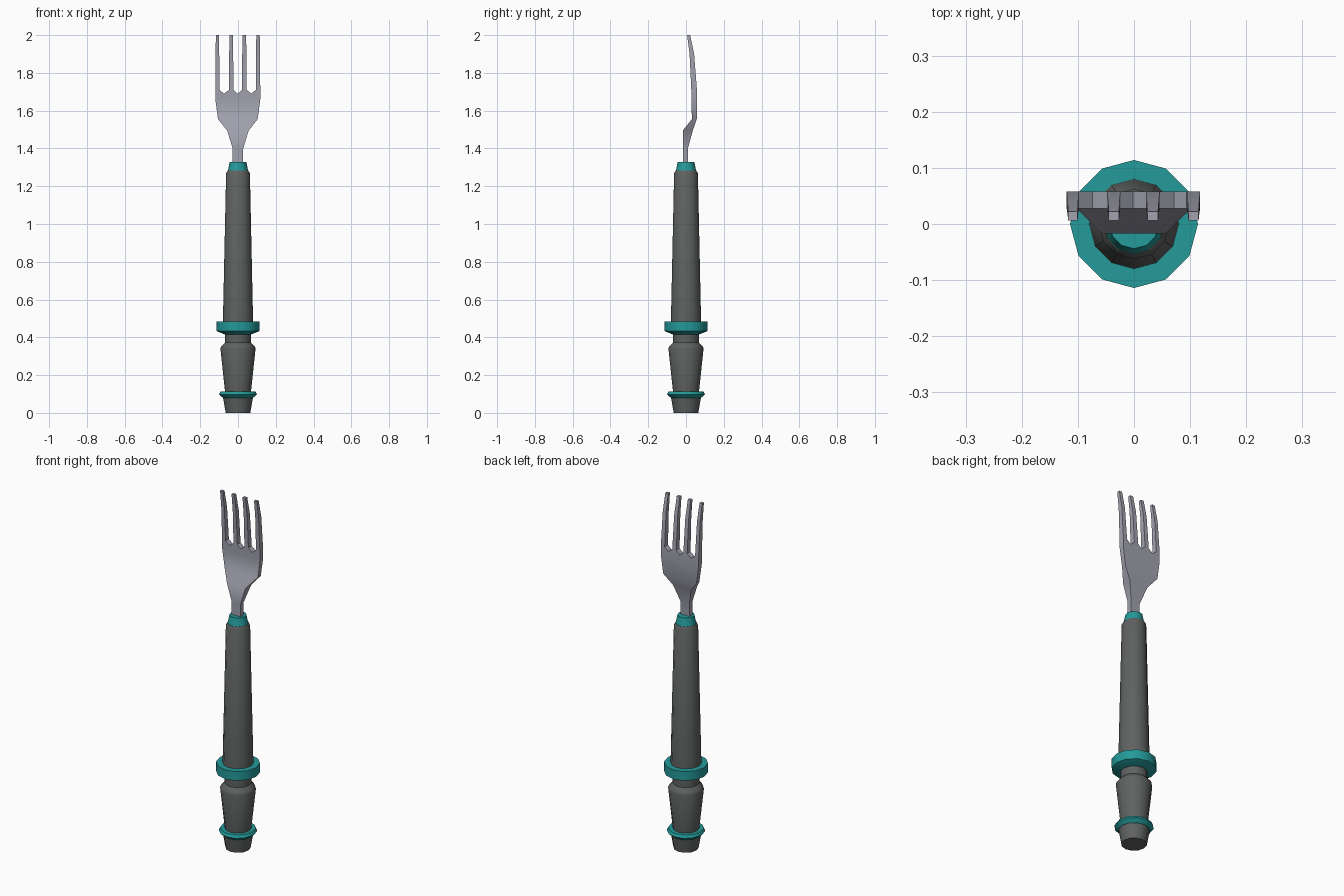
import bpy, bmesh, math

if "Cube" in bpy.data.objects:
    bpy.data.objects.remove(bpy.data.objects["Cube"])


def material(name, rgb):
    m = bpy.data.materials.new(name)
    m.diffuse_color = (*rgb, 1)
    m.use_nodes = True
    m.node_tree.nodes["Principled BSDF"].inputs["Base Color"].default_value = m.diffuse_color
    return m


GREY = material("dark grey", (0.115, 0.122, 0.12))
TEAL = material("teal", (0.018, 0.32, 0.32))
STEEL = material("steel", (0.36, 0.36, 0.43))


def finish(bm, name, mat, angle):
    bmesh.ops.recalc_face_normals(bm, faces=bm.faces)
    me = bpy.data.meshes.new(name)
    bm.to_mesh(me)
    bm.free()
    me.materials.append(mat)
    ob = bpy.data.objects.new(name, me)
    bpy.context.collection.objects.link(ob)
    bpy.ops.object.select_all(action='DESELECT')
    ob.select_set(True)
    bpy.context.view_layer.objects.active = ob
    bpy.ops.object.shade_smooth_by_angle(angle=math.radians(angle))
    return ob


def turned(name, mat, profile, n=12):
    """Capped solid of revolution from (radius, height) pairs."""
    bm = bmesh.new()
    rings = [[bm.verts.new((r * math.cos(2 * math.pi * i / n),
                            r * math.sin(2 * math.pi * i / n), z))
              for i in range(n)] for r, z in profile]
    for a, b in zip(rings, rings[1:]):
        for i in range(n):
            j = (i + 1) % n
            bm.faces.new((a[i], a[j], b[j], b[i]))
    bm.faces.new(rings[0][::-1])
    bm.faces.new(rings[-1])
    return finish(bm, name, mat, 32)


# Turned handle
turned("handle_butt", GREY, [(0.065, 0), (0.08, 0.085)])
turned("butt_ring", TEAL, [(0.08, 0.08), (0.1, 0.098), (0.092, 0.113), (0.07, 0.113)])
turned("handle_bulb", GREY, [(0.068, 0.105), (0.093, 0.34), (0.09, 0.35),
                             (0.069, 0.372), (0.069, 0.43)])
turned("guard_ring", TEAL, [(0.068, 0.415), (0.114, 0.433), (0.114, 0.485), (0.075, 0.485)])
turned("handle_grip", GREY, [(0.08, 0.48), (0.063, 1.268), (0.055, 1.282)])
turned("collar", TEAL, [(0.056, 1.275), (0.053, 1.283), (0.044, 1.328), (0.03, 1.328)])

# Fork head: a sheet of cells with front and back skins, walled along its border
COLS = [-0.12, -0.098, -0.074, -0.048, -0.024, -0.002, 0.021, 0.046, 0.071, 0.094, 0.118]
ROWS = [  # height, half width, front y, back y
    (1.29, 0.028, -0.016, 0.01), (1.40, 0.028, -0.016, 0.01),
    (1.495, 0.057, -0.017, 0.036), (1.555, 0.105, 0.031, 0.057),
    (1.66, 0.119, 0.029, 0.058)]
TINES = [  # height, width factor, front y, back y
    (1.71, 1.0, 0.028, 0.058), (1.90, 0.88, 0.019, 0.043), (2.0, 0.75, 0.006, 0.022)]

bm = bmesh.new()


def point(x, z, yf, yb):
    return bm.verts.new((x, yf, z)), bm.verts.new((x, yb, z))


grid = [[point(x * w / 0.119, z, yf, yb) for x in COLS] for z, w, yf, yb in ROWS]
z, _, yf, yb = TINES[0]
# the gaps between tines end in shallow notches
grid.append([point(x, 1.69 if i in (2, 5, 8) else z, yf, yb) for i, x in enumerate(COLS)])
cells = [(a[i], a[i + 1], b[i + 1], b[i])
         for a, b in zip(grid, grid[1:]) for i in range(len(COLS) - 1)]
for i in (0, 3, 6, 9):
    low = (grid[-1][i], grid[-1][i + 1])
    mid, half = (COLS[i] + COLS[i + 1]) / 2, (COLS[i + 1] - COLS[i]) / 2
    for z, k, yf, yb in TINES[1:]:
        high = (point(mid - half * k, z, yf, yb), point(mid + half * k, z, yf, yb))
        cells.append((low[0], low[1], high[1], high[0]))
        low = high

edges = {(c[k], c[(k + 1) % 4]) for c in cells for k in range(4)}
for c in cells:
    bm.faces.new([p[0] for p in c])
    bm.faces.new([p[1] for p in reversed(c)])
for p, q in edges:
    if (q, p) not in edges:
        bm.faces.new((q[0], p[0], p[1], q[1]))
finish(bm, "fork_head", STEEL, 40)
